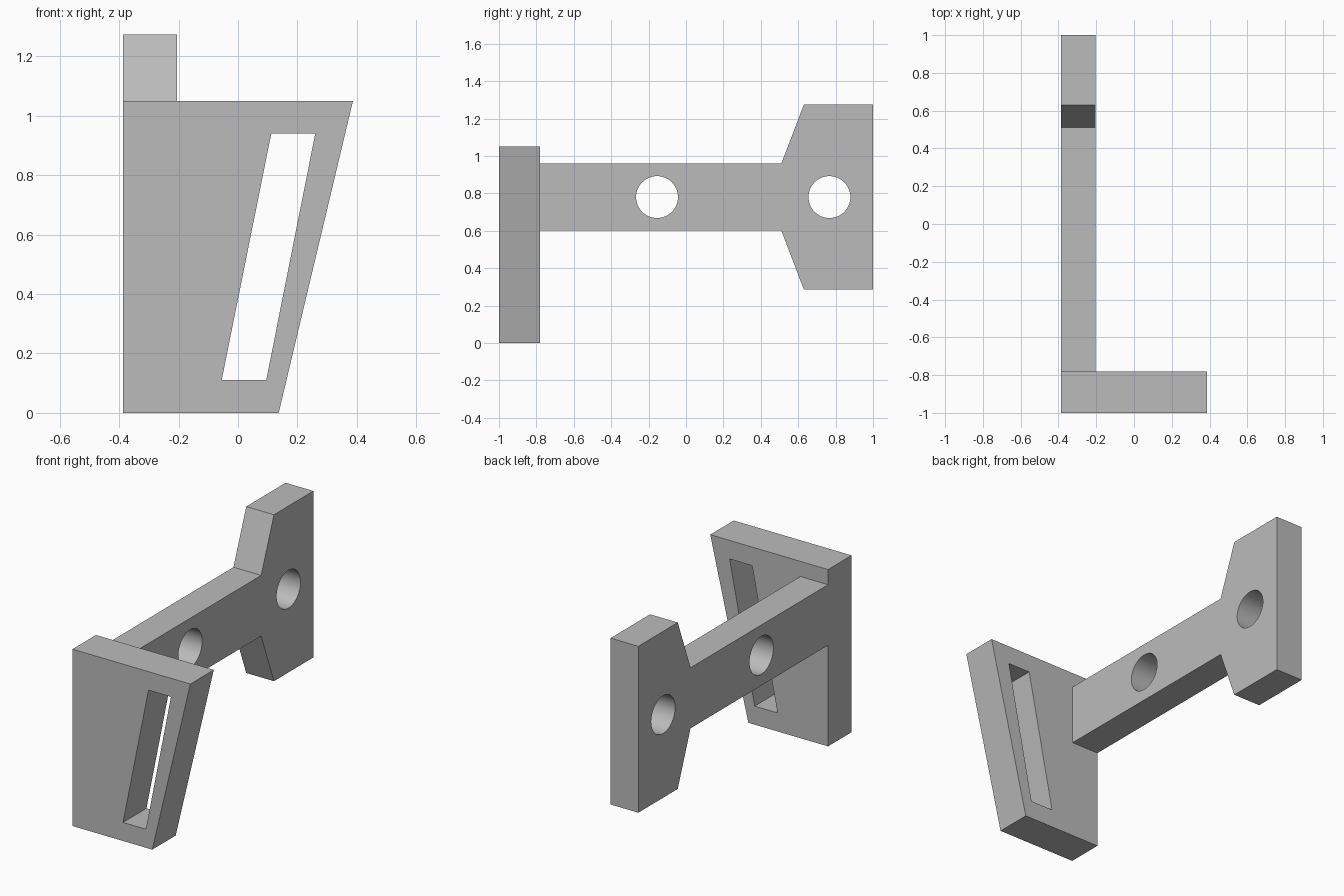
import bpy, bmesh, math
from mathutils import Vector

old = bpy.data.objects.get("Cube")
if old:
    bpy.data.objects.remove(old, do_unlink=True)

# Single grey finish
grey = bpy.data.materials.new("plain_grey")
grey.use_nodes = True
colour = (0.5, 0.5, 0.5, 1)
grey.diffuse_color = colour
grey.node_tree.nodes["Principled BSDF"].inputs["Base Color"].default_value = colour


def prism(name, points, depth):
    """Extrude a closed 3D outline along the depth vector."""
    bm = bmesh.new()
    face = bm.faces.new([bm.verts.new(p) for p in points])
    ext = bmesh.ops.extrude_face_region(bm, geom=[face])
    moved = [g for g in ext["geom"] if isinstance(g, bmesh.types.BMVert)]
    bmesh.ops.translate(bm, verts=moved, vec=Vector(depth))
    bmesh.ops.recalc_face_normals(bm, faces=bm.faces)
    mesh = bpy.data.meshes.new(name)
    bm.to_mesh(mesh)
    bm.free()
    mesh.materials.append(grey)
    obj = bpy.data.objects.new(name, mesh)
    bpy.context.collection.objects.link(obj)
    return obj


def combine(target, tool, operation):
    """Apply a boolean and discard the tool."""
    mod = target.modifiers.new(operation, "BOOLEAN")
    mod.operation, mod.object, mod.solver = operation, tool, "EXACT"
    bpy.context.view_layer.objects.active = target
    bpy.ops.object.modifier_apply(modifier=mod.name)
    bpy.data.objects.remove(tool, do_unlink=True)


LEFT, INNER = -0.387, -0.205
MID = 0.78

# Front plate with a slanted side
outline = [(LEFT, 0), (0.137, 0), (0.387, 1.05), (LEFT, 1.05)]
bracket = prism("bracket", [(x, -1, z) for x, z in outline], (0, 0.22, 0))

# Long arm widening into the rear head, mirrored about its centre line
half = [(-0.9, 0.18), (0.51, 0.18), (0.63, 0.494), (1, 0.494)]
profile = half + [(y, -h) for y, h in reversed(half)]
arm = prism("arm", [(LEFT, y, MID + h) for y, h in profile], (INNER - LEFT, 0, 0))
combine(bracket, arm, "UNION")

# Slanted slot through the plate
slot = [(-0.055, 0.11), (0.095, 0.11), (0.26, 0.94), (0.112, 0.94)]
cutter = prism("slot_cutter", [(x, -1.1, z) for x, z in slot], (0, 0.5, 0))
combine(bracket, cutter, "DIFFERENCE")

# Round holes through the arm and the head
for y in (-0.155, 0.767):
    ring = [math.tau * i / 64 for i in range(64)]
    circle = [(-0.6, y + 0.112 * math.cos(a), MID + 0.112 * math.sin(a)) for a in ring]
    combine(bracket, prism("hole_cutter", circle, (0.6, 0, 0)), "DIFFERENCE")

# Smooth hole walls, crisp edges elsewhere
bpy.ops.object.select_all(action="DESELECT")
bracket.select_set(True)
bpy.context.view_layer.objects.active = bracket
bpy.ops.object.shade_smooth_by_angle(angle=math.radians(15))
